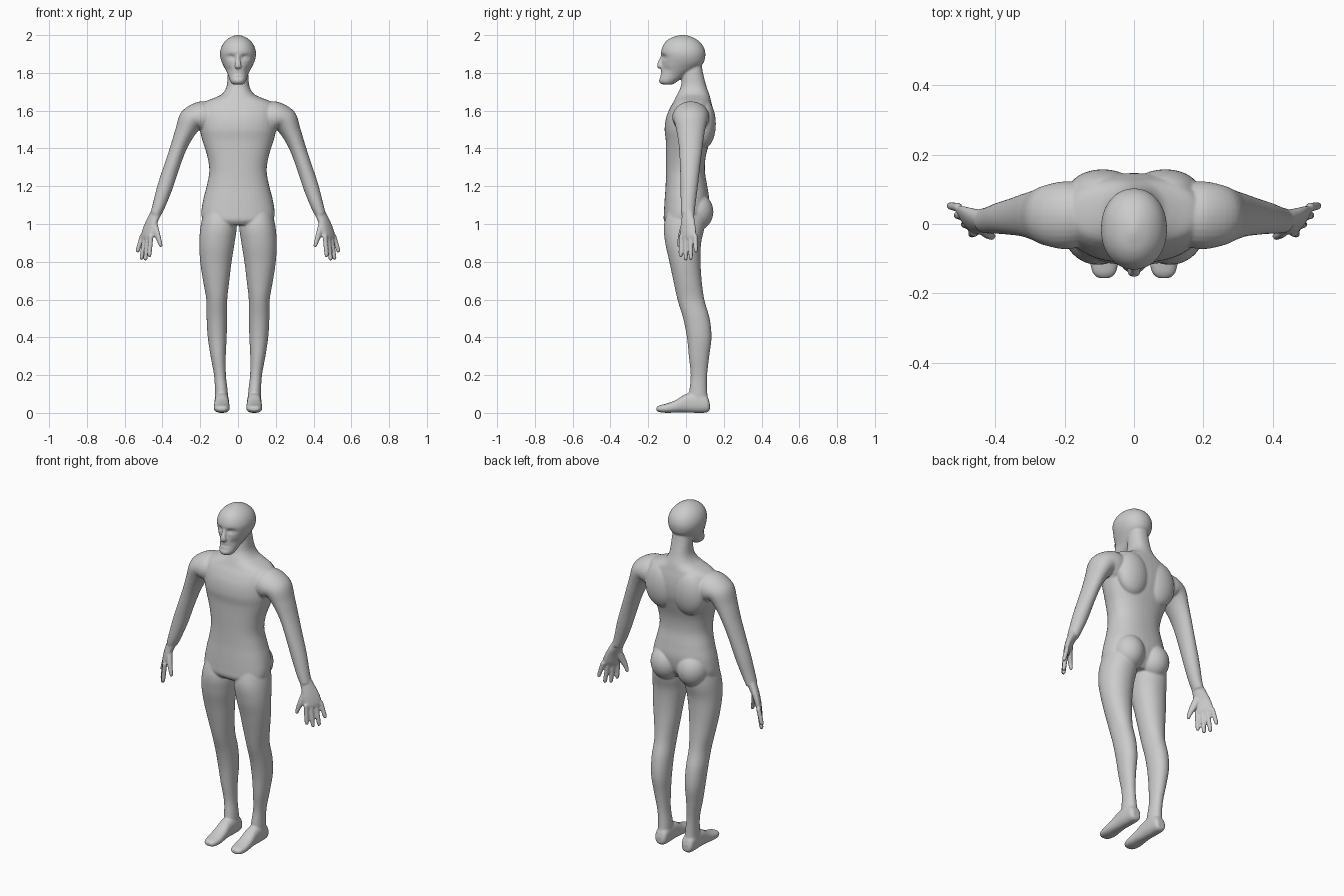
import bpy, bmesh, math
from mathutils import Vector, Matrix

bm = bmesh.new()
X, Y, Z = Vector((1, 0, 0)), Vector((0, 1, 0)), Vector((0, 0, 1))


def spline(p0, p1, p2, p3, t):
    return 0.5 * (2 * p1 + (p2 - p0) * t + (2 * p0 - 5 * p1 + 4 * p2 - p3) * t * t
                  + (3 * p1 - p0 - 3 * p2 + p3) * t ** 3)


def loft(rings, power=2.0, seg=40, steps=5):
    """Smooth skin through rings of (centre, half axis a, half axis b)."""
    dense, n = [], len(rings)
    for i in range(n - 1):
        q = [rings[max(0, min(n - 1, i + k))] for k in (-1, 0, 1, 2)]
        for s in range(steps):
            dense.append([spline(*[r[k] for r in q], s / steps) for k in range(3)])
    dense.append(rings[-1])
    loops = []
    for c, a, b in dense:
        loop = []
        for j in range(seg):
            t = 2 * math.pi * j / seg
            co, si = math.cos(t), math.sin(t)
            u = math.copysign(abs(co) ** (2 / power), co)
            v = math.copysign(abs(si) ** (2 / power), si)
            loop.append(bm.verts.new(c + a * u + b * v))
        loops.append(loop)
    for l0, l1 in zip(loops, loops[1:]):
        for j in range(seg):
            k = (j + 1) % seg
            bm.faces.new((l0[j], l0[k], l1[k], l1[j]))
    bm.faces.new(loops[0][::-1])
    bm.faces.new(loops[-1])


def slabs(rows, power=2.0, side=1):
    """Level sections (z, x0, x1, y0, y1)."""
    loft([(Vector((side * (x0 + x1) / 2, (y0 + y1) / 2, z)),
           X * (x1 - x0) / 2, Y * (y1 - y0) / 2) for z, x0, x1, y0, y1 in rows], power)


def tube(points, side=1, ref=Y, power=2.0):
    """Sections (x, y, z, a, b) square to their path, b along ref."""
    ps = [Vector((side * p[0], p[1], p[2])) for p in points]
    ref = Vector((side * ref.x, ref.y, ref.z))
    rings = []
    for i, p in enumerate(points):
        t = (ps[min(i + 1, len(ps) - 1)] - ps[max(i - 1, 0)]).normalized()
        b = (ref - t * ref.dot(t)).normalized()
        rings.append((ps[i], t.cross(b) * p[3], b * p[4]))
    loft(rings, power, 28)


def ball(c, r):
    bmesh.ops.create_uvsphere(bm, u_segments=28, v_segments=18, radius=1,
                              matrix=Matrix.Translation(c) @ Matrix.Diagonal((*r, 1)))


# Head: (z, half width, front, back)
head = [(1.739, .026, -.125, -.07), (1.748, .037, -.14, -.055), (1.765, .045, -.143, -.03),
        (1.79, .053, -.135, .01), (1.82, .068, -.131, .06), (1.85, .083, -.128, .091),
        (1.88, .093, -.128, .101), (1.91, .095, -.132, .102), (1.94, .087, -.124, .092),
        (1.965, .071, -.108, .072), (1.985, .047, -.081, .042), (1.997, .02, -.045, .01),
        (2.001, .004, -.025, -.012)]
slabs([(z, -w, w, f, b) for z, w, f, b in head], 2.1)
# Eye sockets, cheek hollows and mouth line pressed into the face
for px, pz, sx, sz, d in [(.037, 1.884, .018, .011, .016), (-.037, 1.884, .018, .011, .016),
                          (.047, 1.815, .014, .018, .009), (-.047, 1.815, .014, .018, .009),
                          (0, 1.797, .022, .004, .007), (0, 1.774, .022, .006, .005)]:
    for v in bm.verts:
        if v.co.y < -.03:
            v.co.y += d * math.exp(-((v.co.x - px) / sx) ** 2 - ((v.co.z - pz) / sz) ** 2)
# Nose and eyes
tube([(0, -.118, 1.905, .008, .01), (0, -.13, 1.875, .01, .009), (0, -.139, 1.85, .016, .012),
      (0, -.137, 1.836, .02, .016), (0, -.127, 1.828, .012, .01)])
for s in (-1, 1):
    ball((s * .036, -.1, 1.882), (.016, .013, .011))

# Torso and neck: (z, half width, front, back)
hips = [(.995, .15, -.10, .07), (1.02, .185, -.117, .09), (1.06, .194, -.117, .112),
        (1.13, .184, -.113, .122), (1.2, .166, -.108, .113), (1.28, .152, -.106, .10)]
chest = [(1.36, .163, -.106, .105), (1.44, .188, -.107, .127), (1.5, .202, -.113, .143),
         (1.56, .207, -.106, .147), (1.61, .205, -.087, .142), (1.645, .18, -.067, .134)]
neck = [(1.67, .12, -.055, .128), (1.69, .083, -.045, .122), (1.73, .06, -.027, .108),
        (1.8, .054, -.02, .09), (1.86, .05, -.02, .08)]
slabs([(z, -w, w, f, b) for z, w, f, b in hips + chest + neck], 2.3)

# Limb sections
leg = [(1.12, .04, .165, -.08, .09), (1.0, .008, .196, -.116, .1), (.9, .018, .205, -.11, .08),
       (.8, .034, .2, -.088, .077), (.7, .046, .185, -.067, .083), (.6, .057, .168, -.045, .097),
       (.5, .058, .166, -.015, .125), (.4, .06, .16, .005, .135), (.3, .065, .145, .015, .123),
       (.2, .064, .127, .025, .112), (.12, .055, .122, .018, .112), (.05, .05, .122, .01, .118)]
foot = [(.126, .015, .05, .022), (.11, .002, .09, .035), (.06, 0, .11, .038),
        (0, .002, .1, .038), (-.05, .002, .07, .041), (-.1, 0, .05, .042),
        (-.14, .004, .04, .034), (-.156, .012, .03, .018)]
arm = [(.13, .03, 1.56, .08, .09), (.2, .025, 1.565, .083, .098), (.25, .025, 1.547, .068, .088),
       (.284, .025, 1.48, .052, .073), (.317, .025, 1.4, .043, .062), (.352, .021, 1.3, .041, .053),
       (.385, .017, 1.2, .041, .046), (.418, .011, 1.1, .034, .039), (.437, .01, 1.05, .028, .035)]
palm = [(.425, .01, 1.08, .026, .03), (.448, .01, 1.03, .024, .038), (.467, .01, .985, .02, .047),
        (.481, .012, .94, .017, .05), (.486, .012, .92, .012, .045)]
thumb = [(.448, 0, 1.01, .018, .022), (.43, -.022, .95, .015, .019), (.416, -.033, .91, .012, .013),
         (.409, -.036, .885, .01, .01), (.407, -.036, .878, .005, .005)]

for s in (-1, 1):
    slabs(leg, 2.1, s)
    loft([(Vector((s * .086, y, (lo + hi) / 2)), X * w, Z * (hi - lo) / 2)
          for y, lo, hi, w in foot], 2.4)
    # Buttock and shoulder blade
    ball((s * .085, .055, 1.065), (.088, .09, .1))
    ball((s * .09, .095, 1.53), (.1, .063, .13))
    tube(arm, s)
    across = Vector((.6, .8, 0))
    tube(palm, s, across)
    tube(thumb, s, across)
    # Four fanned fingers
    for u, tip in zip((-1, -.33, .33, 1), (.825, .806, .81, .85)):
        base = Vector((.483 + .023 * u, .012 + .036 * u, .94))
        end = Vector((.502 + .032 * u, .012 + .041 * u, tip))
        tube([(*base.lerp(end, t), r, r) for t, r in
              ((0, .013), (.35, .0125), (.7, .012), (.93, .0105), (1, .006))], s, across)

bmesh.ops.recalc_face_normals(bm, faces=bm.faces[:])
mesh = bpy.data.meshes.new("body")
bm.to_mesh(mesh)
bm.free()
body = bpy.data.objects.new("body", mesh)
bpy.context.collection.objects.link(body)

# Fuse the parts into one soft skin
fuse = body.modifiers.new("fuse", 'REMESH')
fuse.mode = 'VOXEL'
fuse.voxel_size = .005
fuse.use_smooth_shade = True
soften = body.modifiers.new("soften", 'SMOOTH')
soften.factor = .5
soften.iterations = 6
